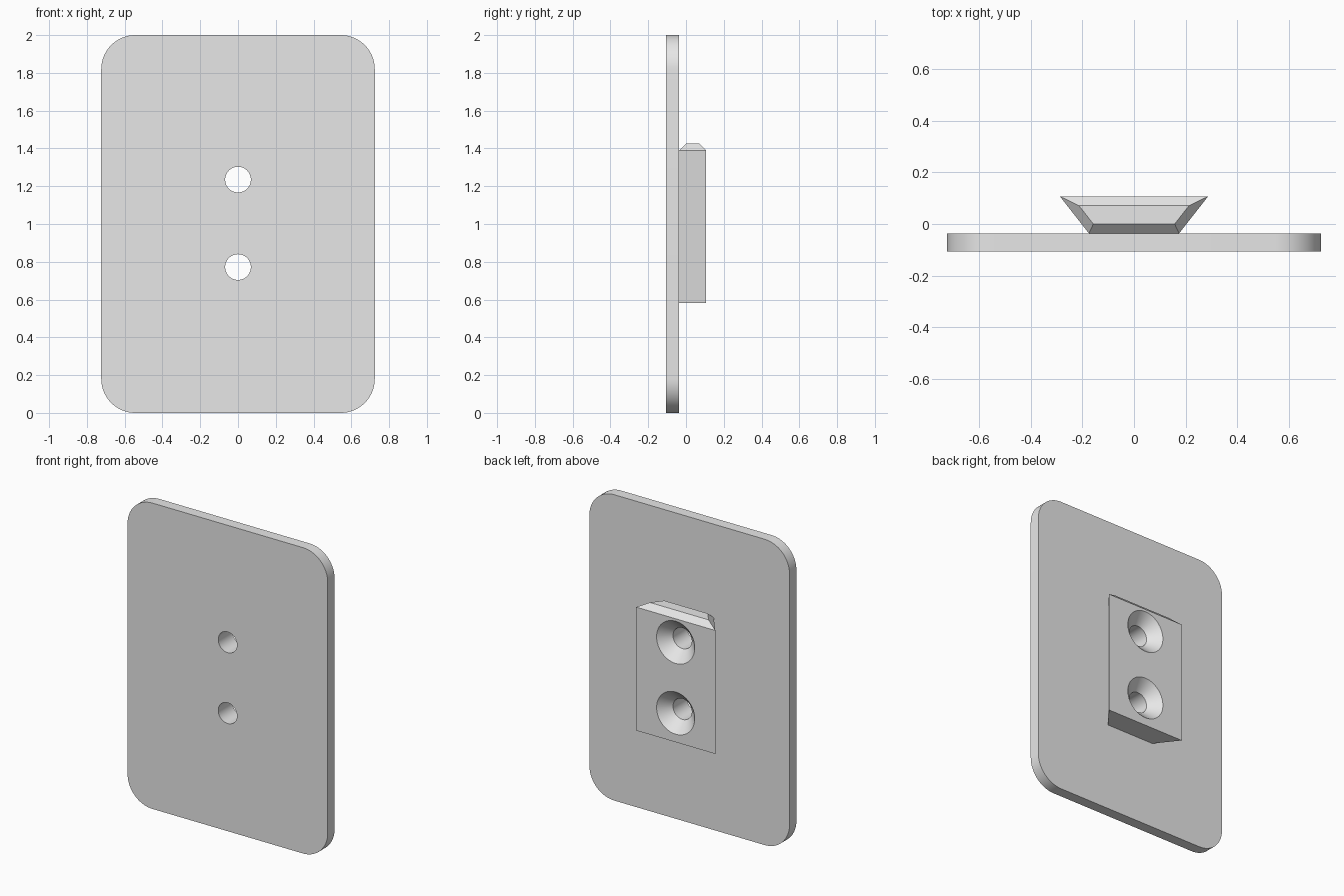
import bpy
import bmesh
import math

if "Cube" in bpy.data.objects:
    bpy.data.objects.remove(bpy.data.objects["Cube"], do_unlink=True)

FRONT, SEAM, BACK = -0.107, -0.036, 0.107
HALF_W, HEIGHT, CORNER = 0.724, 2.0, 0.18
HOLE_R, SINK_R = 0.068, 0.138
HOLE_HEIGHTS = (0.772, 1.235)

grey = bpy.data.materials.new("plain grey")
grey.use_nodes = True
grey.diffuse_color = (0.8, 0.8, 0.8, 1)
grey.node_tree.nodes["Principled BSDF"].inputs["Base Color"].default_value = grey.diffuse_color


def finish(name, bm):
    bmesh.ops.recalc_face_normals(bm, faces=bm.faces)
    mesh = bpy.data.meshes.new(name)
    bm.to_mesh(mesh)
    bm.free()
    mesh.materials.append(grey)
    ob = bpy.data.objects.new(name, mesh)
    bpy.context.collection.objects.link(ob)
    return ob


def prism(points, direction):
    """Extrude a flat outline into a solid."""
    bm = bmesh.new()
    face = bm.faces.new([bm.verts.new(p) for p in points])
    ext = bmesh.ops.extrude_face_region(bm, geom=[face])
    moved = [v for v in ext["geom"] if isinstance(v, bmesh.types.BMVert)]
    bmesh.ops.translate(bm, verts=moved, vec=direction)
    return bm


def screw_cutter(z, sides=64):
    """Straight bore that flares into a countersink at the back."""
    flare = SINK_R - HOLE_R
    over = 0.02
    profile = [(FRONT - over, HOLE_R), (BACK - flare, HOLE_R), (BACK + over, SINK_R + over)]
    bm = bmesh.new()
    rings = []
    for y, r in profile:
        angles = [math.tau * i / sides for i in range(sides)]
        rings.append([bm.verts.new((r * math.cos(a), y, z + r * math.sin(a))) for a in angles])
    for a, b in zip(rings, rings[1:]):
        for i in range(sides):
            j = (i + 1) % sides
            bm.faces.new((a[i], a[j], b[j], b[i]))
    bm.faces.new(rings[0])
    bm.faces.new(rings[-1])
    return finish("screw_cutter", bm)


# Plate with rounded corners
outline = []
steps = 16
for quarter, (sx, sz) in enumerate(((1, 1), (-1, 1), (-1, -1), (1, -1))):
    cx = sx * (HALF_W - CORNER)
    cz = HEIGHT / 2 + sz * (HEIGHT / 2 - CORNER)
    for i in range(steps + 1):
        a = (quarter + i / steps) * math.pi / 2
        outline.append((cx + CORNER * math.cos(a), FRONT, cz + CORNER * math.sin(a)))
plate = finish("plate", prism(outline, (0, SEAM - FRONT, 0)))

# Dovetail block, chamfered around its top end
bottom, top = 0.582, 1.425
section = [(-0.175, SEAM, bottom), (0.175, SEAM, bottom),
           (0.287, BACK, bottom), (-0.287, BACK, bottom)]
bm = prism(section, (0, 0, top - bottom))
top_edges = [e for e in bm.edges if all(v.co.z > top - 0.001 for v in e.verts)]
bmesh.ops.bevel(bm, geom=top_edges, offset=0.036, offset_type='OFFSET',
                segments=1, affect='EDGES')
block = finish("dovetail_block", bm)

# Countersunk screw holes through both parts
for z in HOLE_HEIGHTS:
    cutter = screw_cutter(z)
    cutter.hide_render = True
    for ob in (plate, block):
        mod = ob.modifiers.new("screw hole", 'BOOLEAN')
        mod.operation = 'DIFFERENCE'
        mod.solver = 'EXACT'
        mod.object = cutter
        bpy.context.view_layer.objects.active = ob
        bpy.ops.object.modifier_apply(modifier=mod.name)
    bpy.data.objects.remove(cutter, do_unlink=True)

# Smooth rounded corners and holes, crisp edges elsewhere
bpy.ops.object.select_all(action='DESELECT')
for ob in (plate, block):
    ob.select_set(True)
bpy.context.view_layer.objects.active = plate
bpy.ops.object.shade_smooth_by_angle(angle=math.radians(25))
